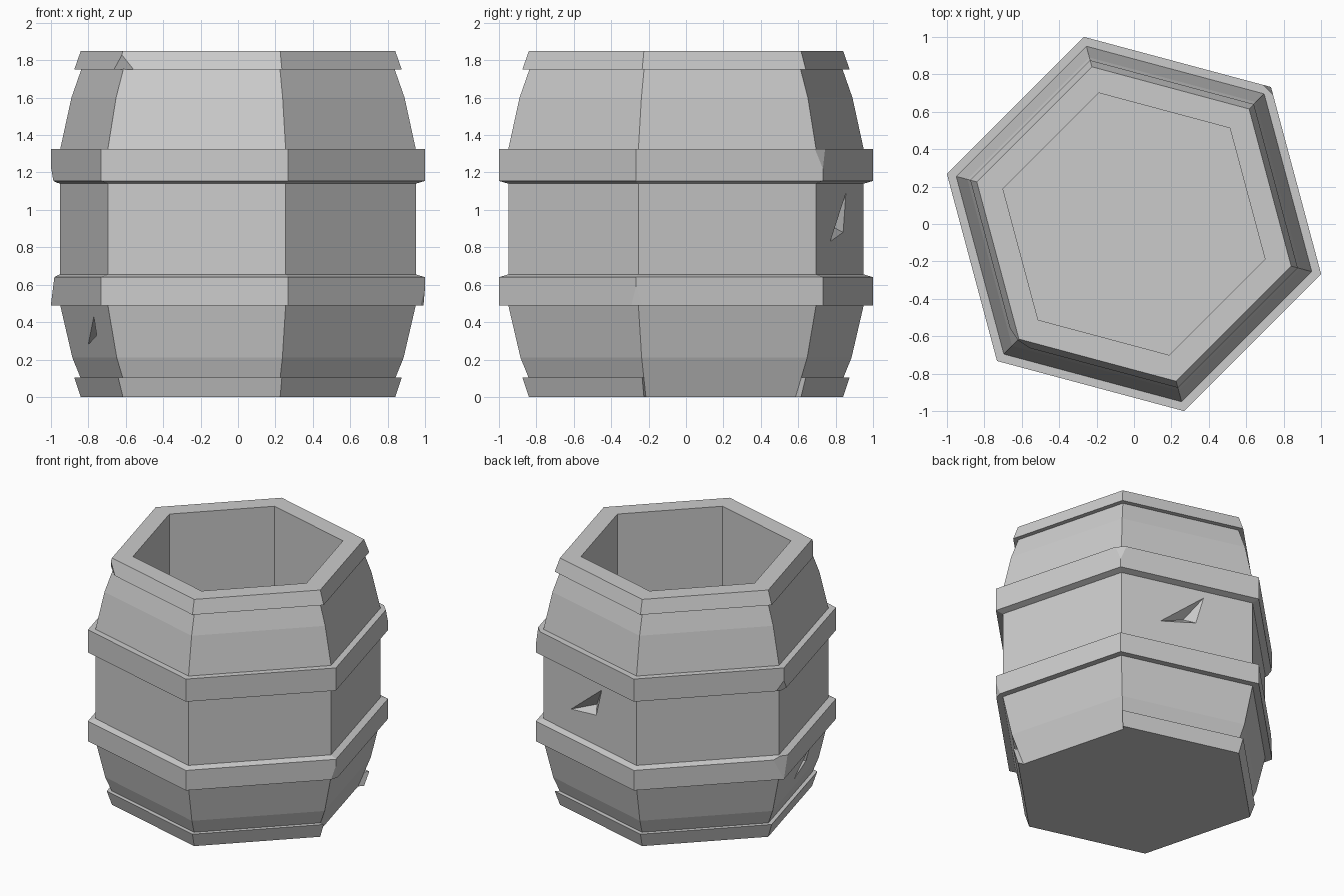
import bpy, bmesh
from math import sin, cos, radians
from mathutils import Vector

if "Cube" in bpy.data.objects:
    bpy.data.objects.remove(bpy.data.objects["Cube"])

K = 1 / cos(radians(15))      # hexagon corner radius per unit of x extent


def polar(angle, r, t, z):
    a = radians(angle)
    return Vector((r * cos(a) - t * sin(a), r * sin(a) + t * cos(a), z))


def finish(name, bm):
    bmesh.ops.recalc_face_normals(bm, faces=bm.faces[:])
    mesh = bpy.data.meshes.new(name)
    bm.to_mesh(mesh)
    bm.free()
    obj = bpy.data.objects.new(name, mesh)
    bpy.context.collection.objects.link(obj)
    return obj


def hex_lathe(name, profile, closed=True, segments=6):
    """Sweep an (extent, z) profile around the hexagon corners."""
    bm = bmesh.new()
    cols = [[bm.verts.new(polar(45 + 60 * k, r * K, 0, z)) for r, z in profile]
            for k in range(min(segments + 1, 6))]
    n = len(profile)
    for k in range(segments):
        a, b = cols[k], cols[(k + 1) % 6]
        for i in range(n if closed else n - 1):
            j = (i + 1) % n
            bm.faces.new((a[i], a[j], b[j], b[i]))
    if not closed:
        for i in (0, n - 1):
            bm.faces.new([c[i] for c in cols])
    elif segments < 6:
        bm.faces.new(cols[0])
        bm.faces.new(cols[-1])
    return finish(name, bm)


def cut(obj, name, points):
    bm = bmesh.new()
    for p in points:
        bm.verts.new(p)
    bmesh.ops.convex_hull(bm, input=bm.verts[:])
    cutter = finish(name, bm)
    cutter.hide_render = True
    cutter.hide_viewport = True
    cutter.display_type = 'WIRE'
    mod = obj.modifiers.new(name, 'BOOLEAN')
    mod.operation = 'DIFFERENCE'
    mod.solver = 'EXACT'
    mod.object = cutter


def chip(obj, angle, extent, z0, z1, depth):
    """Slanted slice off a hoop corner, from nothing at z0 to depth at z1."""
    r, ze = extent * K, z1 + 0.2 * (z1 - z0)
    section = [(r + 0.2, z0), (r, z0), (r - 1.2 * depth, ze), (r + 0.2, ze)]
    cut(obj, "chip_cutter", [polar(angle, q, t, z) for q, z in section for t in (-.3, .3)])


def gouge(obj, angle, outline, deep):
    """Pointed dent in a flat side; outline is (apothem, t, z)."""
    d = polar(angle, *deep)
    cut(obj, "gouge_cutter", [d] + [d + (polar(angle, *p) - d) * 1.6 for p in outline])


# Hollow barrel body
body = hex_lathe("barrel_body", [
    (.80, 0), (.885, .21), (.95, .49), (.95, 1.325), (.89, 1.6), (.82, 1.8),
    (.70, 1.8), (.70, .12)], closed=False)

# Hoops
top_rim = hex_lathe("top_rim", [
    (.70, 1.85), (.70, 1.8), (.80, 1.8), (.80, 1.75), (.875, 1.75), (.84, 1.85)])
upper_hoop = hex_lathe("upper_hoop", [
    (.92, 1.14), (.95, 1.14), (1, 1.155), (1, 1.325), (.92, 1.325)])
lower_hoop = hex_lathe("lower_hoop", [
    (.92, .49), (1, .49), (1, .64), (.95, .655), (.92, .655)])
# Bottom hoop is broken away on the +x side
bottom_hoop = hex_lathe("bottom_hoop", [
    (.78, 0), (.84, 0), (.875, .105), (.78, .105)], segments=5)

# Wear on the hoop corners
chip(top_rim, 225, .848, 1.83, 1.75, .015)
chip(lower_hoop, -15, 1, .59, .49, .017)
chip(lower_hoop, 165, 1, .49, .64, .036)
chip(upper_hoop, 165, 1, 1.23, 1.155, .026)
chip(upper_hoop, 45, 1, 1.22, 1.325, .022)

# Gouges in the staves
gouge(body, 75, [(.852, .125, 1.09), (.852, .067, .88), (.852, -.2, .83)], (.79, .0, .92))
gouge(body, 195, [(.808, -.077, .28), (.839, .155, .43), (.818, .135, .33)], (.77, .08, .35))
